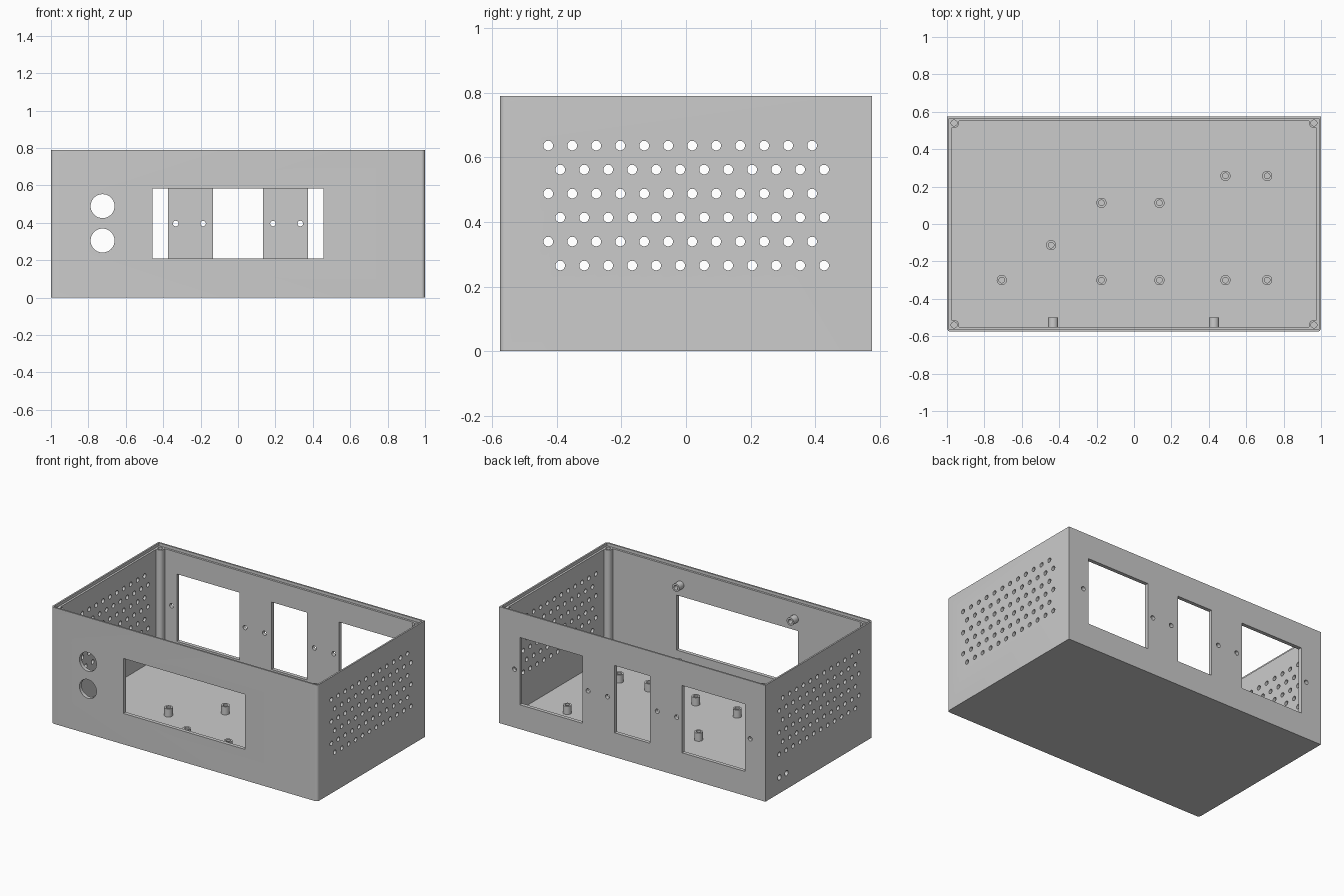
import bpy, bmesh, math
from mathutils import Matrix, Vector

if "Cube" in bpy.data.objects:
    bpy.data.objects.remove(bpy.data.objects["Cube"], do_unlink=True)

# Main sizes
HX, HY, H = 1.0, 0.576, 0.79
WALL, FLOOR, LIP, LEDGE = 0.025, 0.025, 0.011, 0.77
POST_X, POST_Y = 0.962, 0.54

grey = bpy.data.materials.new("plain_grey")
grey.use_nodes = True
colour = (0.6, 0.6, 0.6, 1)
grey.diffuse_color = colour
grey.node_tree.nodes["Principled BSDF"].inputs["Base Color"].default_value = colour


def make(name, bm):
    bmesh.ops.recalc_face_normals(bm, faces=bm.faces)
    mesh = bpy.data.meshes.new(name)
    bm.to_mesh(mesh)
    bm.free()
    mesh.materials.append(grey)
    obj = bpy.data.objects.new(name, mesh)
    bpy.context.collection.objects.link(obj)
    return obj


def prism(name, outline, z0, z1):
    bm = bmesh.new()
    face = bm.faces.new([bm.verts.new((x, y, z0)) for x, y in outline])
    top = bmesh.ops.extrude_face_region(bm, geom=[face])["geom"]
    bmesh.ops.translate(bm, vec=(0, 0, z1 - z0),
                        verts=[v for v in top if isinstance(v, bmesh.types.BMVert)])
    return make(name, bm)


def arc(cx, cy, r, start, end, steps=6):
    angles = [math.radians(start + (end - start) * i / steps) for i in range(steps + 1)]
    return [(cx + r * math.cos(a), cy + r * math.sin(a)) for a in angles]


def add_box(bm, x0, x1, y0, y1, z0, z1):
    low, high = Vector((x0, y0, z0)), Vector((x1, y1, z1))
    bmesh.ops.create_cube(bm, size=1, matrix=Matrix.Translation((low + high) / 2)
                          @ Matrix.Diagonal((high - low).to_4d()))


def add_rod(bm, centre, axis, r, length, sides=20):
    turn = Vector(axis).to_track_quat('Z', 'Y').to_matrix().to_4x4()
    bmesh.ops.create_cone(bm, cap_ends=True, segments=sides, radius1=r, radius2=r,
                          depth=length, matrix=Matrix.Translation(centre) @ turn)


def cut(target, cutter):
    cutter.hide_render = True
    mod = target.modifiers.new("cut", 'BOOLEAN')
    mod.operation, mod.solver, mod.object = 'DIFFERENCE', 'EXACT', cutter
    graph = bpy.context.evaluated_depsgraph_get()
    mesh = bpy.data.meshes.new_from_object(target.evaluated_get(graph))
    target.modifiers.clear()
    target.data = mesh
    bpy.data.objects.remove(cutter, do_unlink=True)


def smooth(obj):
    bpy.ops.object.select_all(action='DESELECT')
    obj.select_set(True)
    bpy.context.view_layer.objects.active = obj
    bpy.ops.object.shade_smooth_by_angle(angle=math.radians(35))


def hollow_boss(name, base, axis, height, r=0.027, hole=0.015):
    # Tube with a blind screw hole, built from stacked rings
    bm = bmesh.new()
    rings = []
    for radius, z in [(r, 0), (r, height), (hole, height), (hole, 0.004)]:
        rings.append([bm.verts.new((x, y, z)) for x, y in arc(0, 0, radius, 0, 360, 24)[:-1]])
    for low, high in zip(rings, rings[1:]):
        for i in range(len(low)):
            j = (i + 1) % len(low)
            bm.faces.new((low[i], low[j], high[j], high[i]))
    bm.faces.new(rings[-1])
    bm.faces.new(rings[0])
    obj = make(name, bm)
    turn = Vector(axis).to_track_quat('Z', 'Y').to_matrix().to_4x4()
    obj.matrix_world = Matrix.Translation(base) @ turn
    smooth(obj)


# Outer shell with rounded front corners
R = 0.02
shell = prism("case_shell", [(HX, HY), (-HX, HY)]
              + arc(-HX + R, -HY + R, R, 180, 270)
              + arc(HX - R, -HY + R, R, 270, 360), 0, H)

# Cavity that leaves a rounded screw post in each corner
ix, iy = HX - WALL, HY - WALL
px, py, pr = POST_X - 0.026, POST_Y - 0.026, 0.024
corner = [(ix, py)] + arc(px + pr, py + pr, pr, 270, 180) + [(px, iy)]
outline = []
for sx, sy in [(1, 1), (-1, 1), (-1, -1), (1, -1)]:
    points = [(x * sx, y * sy) for x, y in corner]
    outline += points if sx * sy > 0 else points[::-1]
cut(shell, prism("cavity_cutter", outline, FLOOR, H + 0.1))

# Stepped ledge for the lid
lx, ly = HX - LIP, HY - LIP
cut(shell, prism("ledge_cutter", [(lx, ly), (-lx, ly), (-lx, -ly), (lx, -ly)], LEDGE, H + 0.2))

# Wall openings
bm = bmesh.new()
add_box(bm, -0.457, 0.457, -0.65, -0.53, 0.21, 0.583)
for x0, x1 in [(-0.845, -0.374), (-0.133, 0.133), (0.374, 0.845)]:
    add_box(bm, x0, x1, 0.53, 0.65, 0.165, 0.622)
for z in (0.305, 0.489):
    add_rod(bm, (-0.724, -HY, z), (0, 1, 0), 0.064, 0.1, 40)
for x in (0.187, 0.333, 0.885):
    for s in (-1, 1):
        add_rod(bm, (x * s, HY, 0.396), (0, 1, 0), 0.015, 0.1)
for y in (0.349, 0.425):
    add_rod(bm, (-HX, y, 0.108), (1, 0, 0), 0.018, 0.1)

# Staggered ventilation holes in both sides
PITCH = 0.0742
for row in range(6):
    for col in range(12):
        y = (-0.389 if row % 2 == 0 else -0.426) + col * PITCH
        for s in (-1, 1):
            add_rod(bm, (s * HX, y, 0.265 + row * PITCH), (1, 0, 0), 0.015, 0.1)

# Screw holes in the corner posts
for sx in (-1, 1):
    for sy in (-1, 1):
        add_rod(bm, (sx * POST_X, sy * POST_Y, LEDGE), (0, 0, 1), 0.016, 0.3)
cut(shell, make("opening_cutter", bm))
smooth(shell)

# Floor standoffs
spots = [(-0.707, -0.3), (-0.443, -0.113)]
spots += [(x, y) for x in (-0.174, 0.136) for y in (-0.3, 0.113)]
spots += [(x, y) for x in (0.489, 0.712) for y in (-0.3, 0.257)]
for i, (x, y) in enumerate(spots):
    hollow_boss(f"floor_standoff_{i + 1}", (x, y, FLOOR - 0.003), (0, 0, 1), 0.058)

# Screw bosses around the front window, inside the wall
for side, x in (("right", -0.432), ("left", 0.428)):
    for level, z in (("lower", 0.132), ("upper", 0.66)):
        hollow_boss(f"front_boss_{level}_{side}", (x, -iy - 0.003, z), (0, 1, 0), 0.053)
